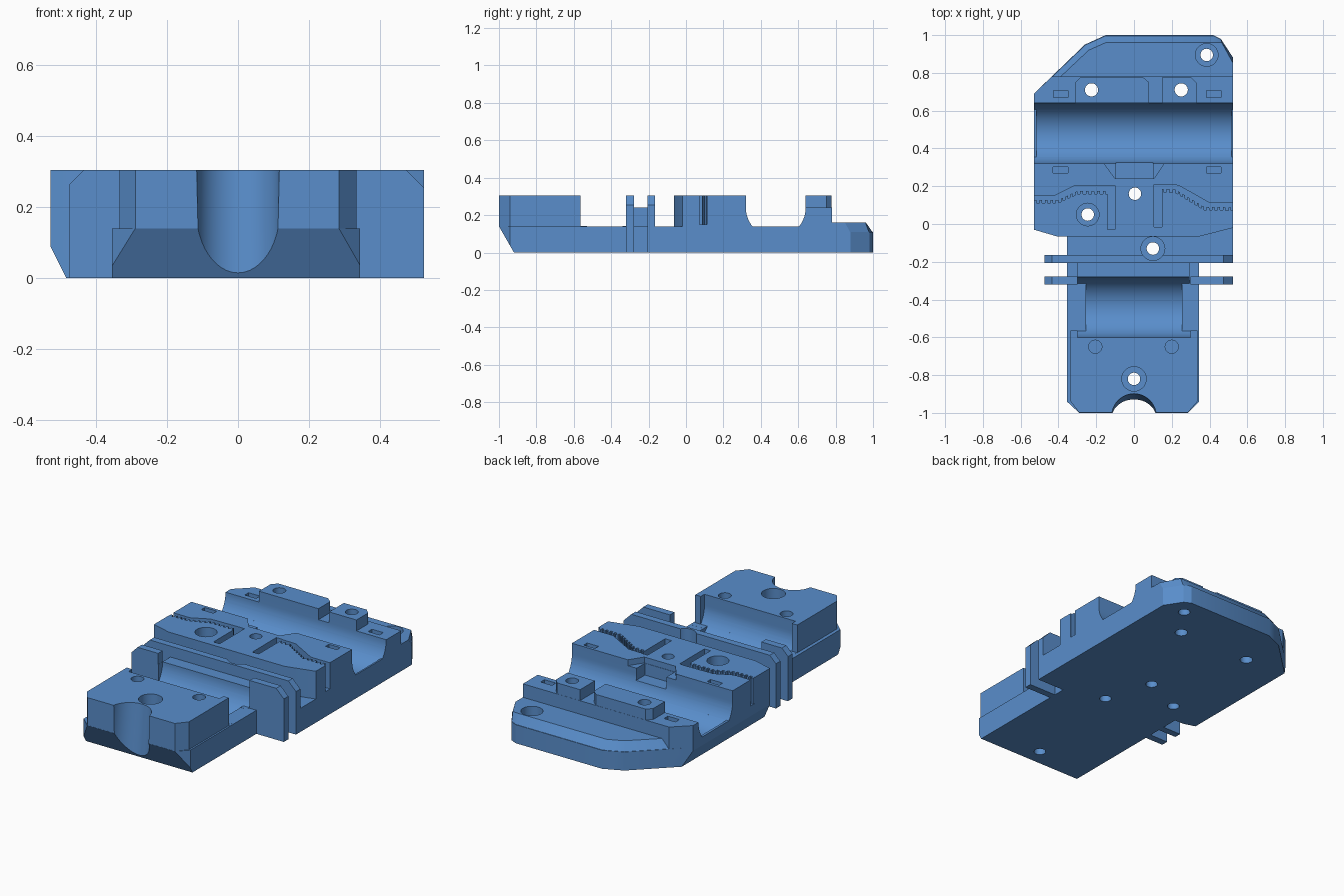
import bpy, bmesh, math

if "Cube" in bpy.data.objects:
    bpy.data.objects.remove(bpy.data.objects["Cube"])

blue = bpy.data.materials.new("steel_blue")
blue.diffuse_color = (0.1, 0.27, 0.6, 1)
blue.use_nodes = True
blue.node_tree.nodes["Principled BSDF"].inputs["Base Color"].default_value = blue.diffuse_color


def loft(name, bottom, top, a, b, axis="z"):
    """Solid between two outlines lying at a and b along one axis."""
    place = {"z": lambda u, v, w: (u, v, w),
             "x": lambda u, v, w: (w, u, v),
             "y": lambda u, v, w: (u, w, v)}[axis]
    bm = bmesh.new()
    lo = [bm.verts.new(place(u, v, a)) for u, v in bottom]
    hi = [bm.verts.new(place(u, v, b)) for u, v in top]
    n = len(lo)
    bm.faces.new(lo)
    bm.faces.new(hi)
    for i in range(n):
        j = (i + 1) % n
        bm.faces.new((lo[i], lo[j], hi[j], hi[i]))
    bmesh.ops.recalc_face_normals(bm, faces=bm.faces)
    me = bpy.data.meshes.new(name)
    bm.to_mesh(me)
    bm.free()
    me.materials.append(blue)
    ob = bpy.data.objects.new(name, me)
    bpy.context.collection.objects.link(ob)
    return ob


def prism(name, pts, a, b, axis="z"):
    return loft(name, pts, pts, a, b, axis)


def box(name, x0, x1, y0, y1, z0, z1):
    return prism(name, [(x0, y0), (x1, y0), (x1, y1), (x0, y1)], z0, z1)


def circle(x, y, r, n=32):
    return [(x + r * math.cos(2 * math.pi * i / n),
             y + r * math.sin(2 * math.pi * i / n)) for i in range(n)]


def combine(tool, op):
    m = body.modifiers.new(op, "BOOLEAN")
    m.operation, m.object, m.solver = op, tool, "EXACT"
    bpy.context.view_layer.objects.active = body
    bpy.ops.object.modifier_apply(modifier=m.name)
    bpy.data.objects.remove(tool)


def add(tool):
    combine(tool, "UNION")


def cut(tool):
    combine(tool, "DIFFERENCE")


# Bottom slab with the clipped rear corners
L, R = -0.53, 0.525
front = [(-0.355, -0.94), (-0.29, -1), (0.285, -1), (0.345, -0.94)]
sides_r = [(0.345, -0.205), (R, -0.205)]
sides_l = [(L, -0.03), (-0.41, -0.065), (-0.355, -0.065)]
rear = [(R, 0.88), (0.46, 0.98), (0.42, 1), (-0.15, 1), (-0.26, 0.95), (L, 0.69)]
body = prism("housing_half", front + sides_r + rear + sides_l, 0, 0.11)
add(prism("lower_body", front + sides_r + [(R, 0.685), (L, 0.685)] + sides_l, 0.05, 0.14))

# Rear deck with a sloped rim
add(loft("rear_deck",
         [(L, 0.66), (R, 0.66)] + rear,
         [(-0.5, 0.66), (R, 0.66), (R, 0.85), (0.465, 0.96), (0.42, 0.962), (-0.15, 0.96),
          (-0.24, 0.92), (-0.5, 0.675)], 0.105, 0.16))
# Rear wall and its two raised lugs
add(prism("rear_wall", [(L, 0.55), (R, 0.55), (R, 0.78), (-0.435, 0.78), (L, 0.69)], 0.08, 0.24))
add(prism("left_lug", [(-0.31, 0.6), (0.08, 0.6), (0.08, 0.75), (0.045, 0.779), (-0.28, 0.779),
                       (-0.31, 0.75)], 0.15, 0.305))
add(prism("right_lug", [(0.15, 0.6), (0.33, 0.6), (0.33, 0.75), (0.3, 0.779), (0.15, 0.779)],
          0.15, 0.305))
# Middle block
add(prism("middle_block", [(L, -0.03), (-0.41, -0.065), (0.35, -0.065), (R, -0.02),
                           (R, 0.4), (L, 0.4)], 0.1, 0.305))
# Front block
add(prism("front_block", [(-0.335, -0.94), (-0.29, -0.999), (0.285, -0.999), (0.335, -0.94),
                          (0.335, -0.53), (-0.335, -0.53)], 0.1, 0.305))
# Cross wall and thin flanges
add(box("cross_wall", -0.3, 0.295, -0.34, -0.19, 0.1, 0.24))
flange = [(-0.475, 0), (R, 0), (R, 0.255), (0.475, 0.305), (-0.435, 0.305), (-0.475, 0.265)]
add(prism("rear_flange", flange, -0.206, -0.165, "y"))
add(prism("flange_right", [(0.3, 0)] + flange[1:4] + [(0.3, 0.305)], -0.32, -0.278, "y"))
add(prism("flange_left", [(-0.475, 0), (-0.3, 0), (-0.3, 0.305), (-0.435, 0.305),
                          (-0.475, 0.265)], -0.32, -0.278, "y"))


# Round cross troughs: open above the side ribs, deeper between them
def trough(yc, x_out, x_in, floor):
    def section(start):
        a = [start + (math.pi - 2 * start) * i / 28 for i in range(29)]
        arc = [(yc - 0.16 * math.cos(t), 0.24 - 0.16 * math.sin(t)) for t in a]
        return arc
    top = [(yc + 0.16, 0.5), (yc - 0.16, 0.5)]
    cut(prism("trough_deep", section(0) + top, -x_in, x_in, "x"))
    # shallow opening stops at the rib height
    t = math.asin((0.24 - floor) / 0.16)
    arc = [t * i / 10 for i in range(11)]
    left = [(yc - 0.16 * math.cos(a), 0.24 - 0.16 * math.sin(a)) for a in arc]
    right = [(2 * yc - y, z) for y, z in reversed(left)]
    cut(prism("trough_open", left + right + top, -x_out, x_out, "x"))


trough(0.48, 0.7, 0.515, 0.14)
trough(-0.44, 0.299, 0.255, 0.1405)
cut(box("side_clear_left", -0.4, -0.298, -0.5, -0.3201, 0.1405, 0.5))
cut(box("side_clear_right", 0.294, 0.4, -0.5, -0.3201, 0.1405, 0.5))
for s in (-1, 1):   # finish the curve end faces on the front block
    x0, x1 = sorted((s * 0.29, s * 0.4))
    cut(box("front_wall_clear", x0, x1, -0.565, -0.49, 0.1405, 0.5))

# Underside slopes at the front and left
cut(prism("front_slope", [(-1.1, -0.1), (-0.863, -0.1), (-1, 0.14), (-1.1, 0.14)], -1, 1, "x"))
cut(prism("left_slope", [(-0.6, -0.05), (-0.46, -0.05), (-0.53, 0.09), (-0.6, 0.23)],
          -0.1, 1.1, "y"))
# Front barrel recess
cut(loft("front_recess", circle(0, -1.05, 0.118, 48), circle(0, -1.015, 0.118, 48), -0.02, 0.32))


# Toothed grooves in the middle block
def groove(name, upper, lower, teeth):
    wave = []
    for (x0, y0), (x1, y1), n in zip(lower, lower[1:], teeth):
        for i in range(n):
            for f, d in ((0, 0), (0.5, 0), (0.5, 0.016), (0.98, 0.016)):
                t = (i + f) / n
                wave.append((x0 + (x1 - x0) * t, y0 + (y1 - y0) * t + d))
    wave.append(lower[-1])
    cut(prism(name, upper + wave[::-1], 0.15, 0.4))


groove("left_groove", [(-0.6, 0.15), (-0.42, 0.15), (-0.32, 0.2), (-0.12, 0.205)],
       [(-0.6, 0.108), (-0.4, 0.112), (-0.3, 0.158), (-0.12, 0.16)], (7, 4, 6))
groove("right_groove", [(0.125, 0.207), (0.235, 0.205), (0.4, 0.112), (0.6, 0.112)],
       [(0.125, 0.172), (0.22, 0.166), (0.37, 0.075), (0.6, 0.07)], (3, 6, 8))
cut(box("left_slot", -0.14, -0.1, -0.03, 0.203, 0.149, 0.4))
cut(box("right_slot", 0.105, 0.147, -0.015, 0.21, 0.149, 0.4))

# Stepped notch beside the rear trough
cut(prism("notch_flare", [(-0.1, 0.24), (0.105, 0.24), (0.165, 0.33), (-0.165, 0.33)], 0.27, 0.4))
cut(box("notch_deep", -0.095, 0.1, 0.242, 0.34, 0.2, 0.4))
# Small pockets
for x0, x1, y0, y1, z in ((-0.43, -0.35, 0.27, 0.302, 0.25), (0.385, 0.46, 0.27, 0.302, 0.25),
                          (-0.425, -0.35, 0.67, 0.706, 0.12), (0.385, 0.46, 0.67, 0.706, 0.12)):
    cut(box("pocket", x0, x1, y0, y1, z, 0.4))

# Screw holes: x, y, radius, bottom
for x, y, r, z in ((0.385, 0.895, 0.033, -0.1), (0.385, 0.895, 0.06, 0.1),
                   (-0.225, 0.71, 0.035, -0.1), (0.25, 0.71, 0.035, -0.1),
                   (0.005, 0.16, 0.033, -0.1), (-0.245, 0.05, 0.033, -0.1),
                   (-0.245, 0.05, 0.06, 0.2), (0.1, -0.13, 0.033, -0.1),
                   (0.1, -0.13, 0.063, 0.1), (0, -0.82, 0.033, -0.1),
                   (0, -0.82, 0.065, 0.2), (-0.205, -0.65, 0.035, 0.24),
                   (0.2, -0.65, 0.035, 0.24)):
    cut(prism("hole", circle(x, y, r), z, 0.5))

# Smooth curved walls, crisp edges
bpy.ops.object.select_all(action="DESELECT")
body.select_set(True)
bpy.context.view_layer.objects.active = body
bpy.ops.object.shade_smooth_by_angle(angle=math.radians(25))
